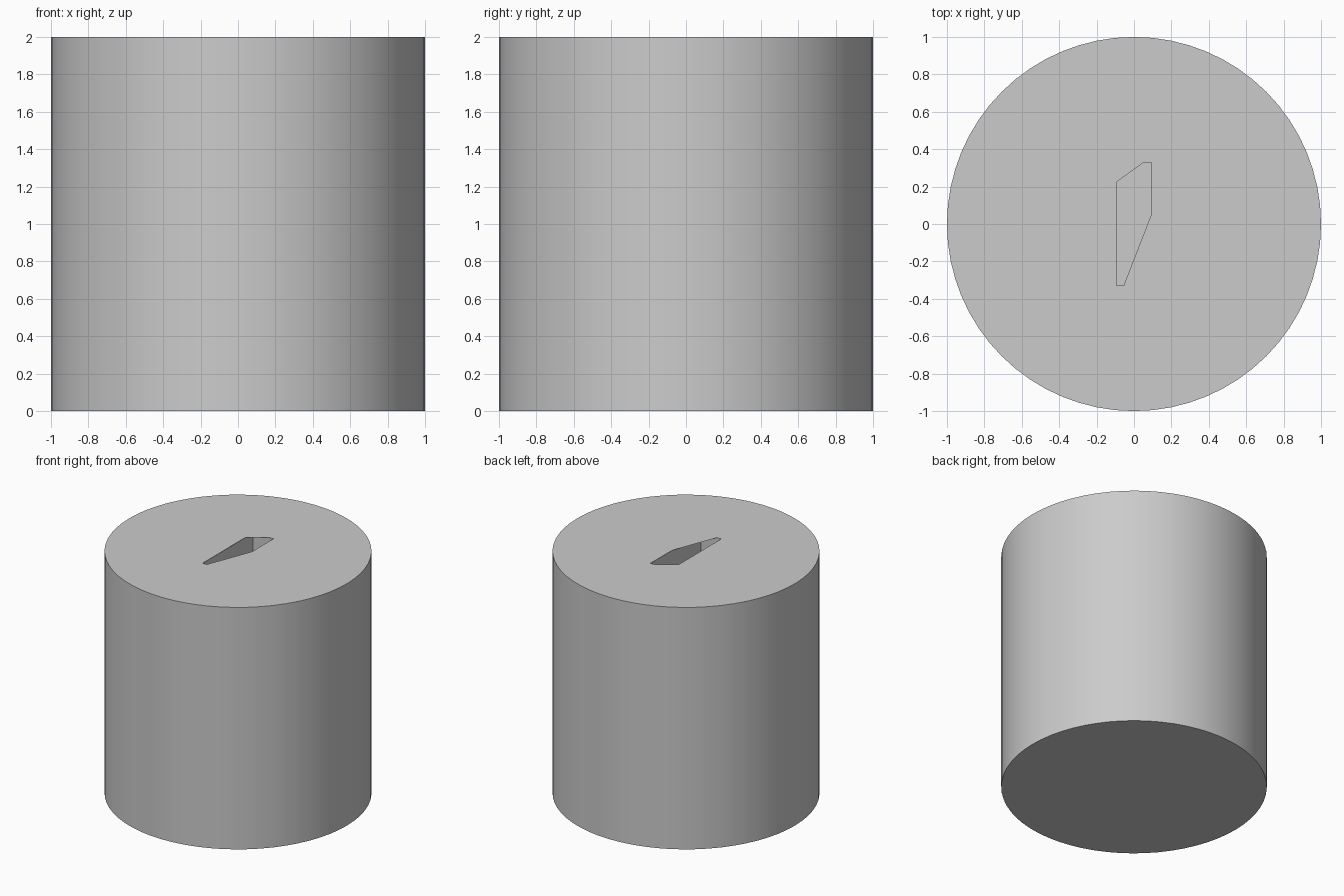
import bpy, bmesh, math

if "Cube" in bpy.data.objects:
    bpy.data.objects.remove(bpy.data.objects["Cube"])

SIDES = 64
HEIGHT = 2.0
SLOT_X, SLOT_Y, SLOT_DEPTH = 0.093, 0.33, 0.6
# Half of the six-sided opening in the top
OPENING = [(-0.093, 0.225), (-0.093, -0.328), (-0.055, -0.328),
           (0.093, 0.052), (0.093, 0.33), (0.053, 0.33)]


def make_object(name, bm):
    mesh = bpy.data.meshes.new(name)
    bm.to_mesh(mesh)
    bm.free()
    obj = bpy.data.objects.new(name, mesh)
    bpy.context.collection.objects.link(obj)
    return obj


def ring(bm, points, z):
    return [bm.verts.new((x, y, z)) for x, y in points]


def loop_edges(bm, verts):
    return [bm.edges.get((a, b)) or bm.edges.new((a, b))
            for a, b in zip(verts, verts[1:] + verts[:1])]


# Cylinder body: round wall, closed base, top pierced by the opening
bm = bmesh.new()
circle = [(math.cos(2 * math.pi * i / SIDES), math.sin(2 * math.pi * i / SIDES))
          for i in range(SIDES)]
low, high = ring(bm, circle, 0), ring(bm, circle, HEIGHT)
for i in range(SIDES):
    j = (i + 1) % SIDES
    bm.faces.new((low[i], low[j], high[j], high[i]))
bm.faces.new(low[::-1])
hole = ring(bm, OPENING, HEIGHT)
cap = bmesh.ops.triangle_fill(bm, edges=loop_edges(bm, high) + loop_edges(bm, hole),
                              use_beauty=True)
for f in cap["geom"]:
    if isinstance(f, bmesh.types.BMFace):
        f.normal_update()
        if f.normal.z < 0:
            f.normal_flip()
body = make_object("cylinder_body", bm)
bpy.context.view_layer.objects.active = body
body.select_set(True)
bpy.ops.object.shade_smooth_by_angle(angle=math.radians(30))

# Rectangular slot pocket hanging below the opening, faces turned inward
bm = bmesh.new()
rect = [(-SLOT_X, -SLOT_Y), (SLOT_X, -SLOT_Y), (SLOT_X, SLOT_Y), (-SLOT_X, SLOT_Y)]
floor, rim = ring(bm, rect, HEIGHT - SLOT_DEPTH), ring(bm, rect, HEIGHT - 0.001)
bm.faces.new(floor)
for i in range(4):
    j = (i + 1) % 4
    bm.faces.new((floor[j], floor[i], rim[i], rim[j]))
make_object("slot_pocket", bm)
